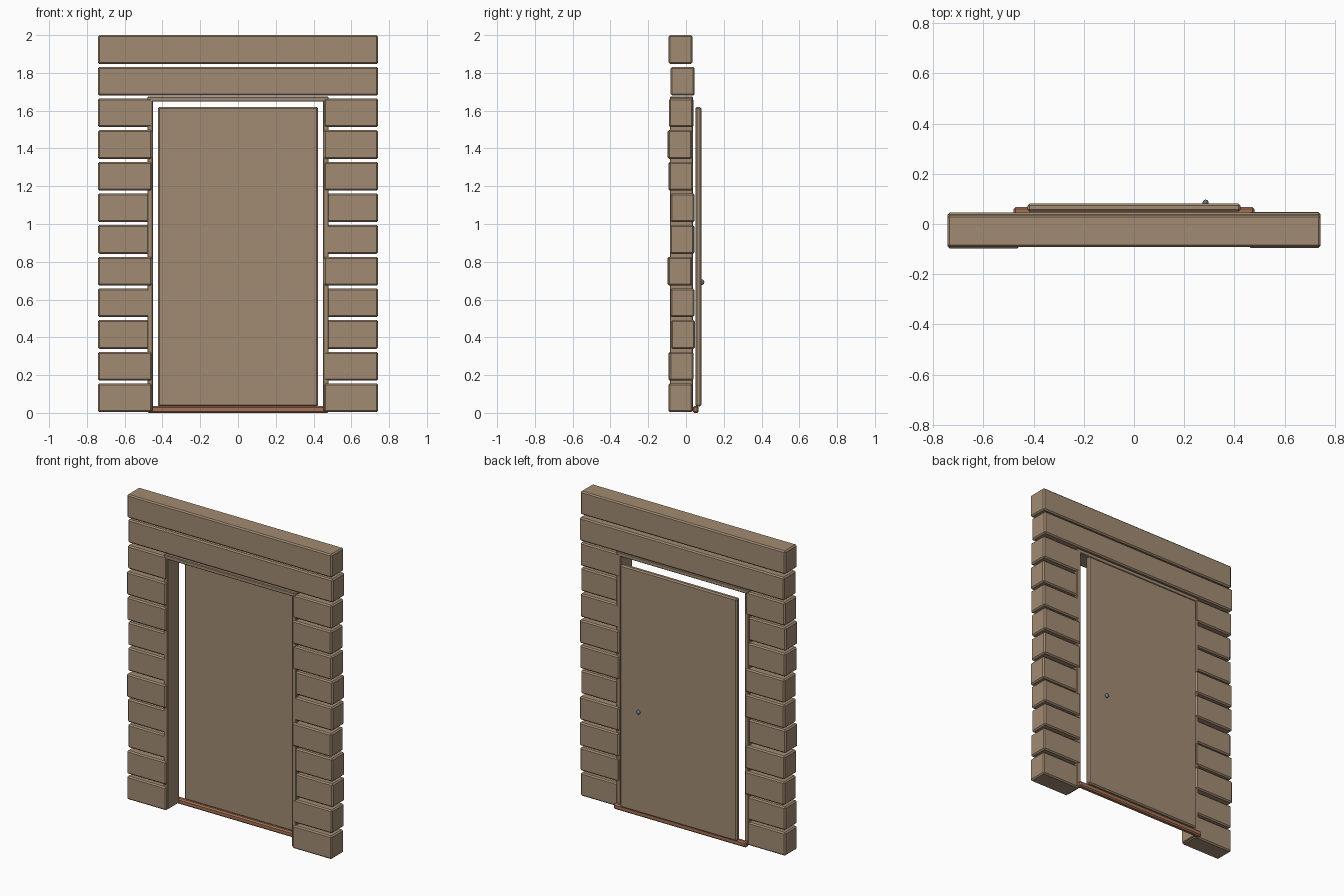
import bpy, bmesh
from mathutils import Vector

if "Cube" in bpy.data.objects:
    bpy.data.objects.remove(bpy.data.objects["Cube"])


def material(name, color):
    m = bpy.data.materials.new(name)
    m.diffuse_color = color
    m.use_nodes = True
    m.node_tree.nodes["Principled BSDF"].inputs["Base Color"].default_value = m.diffuse_color
    return m


STONE = material("tan_stone", (0.36, 0.26, 0.17, 1))
WOOD = material("red_wood", (0.38, 0.17, 0.09, 1))
METAL = material("dark_metal", (0.15, 0.17, 0.20, 1))


def box(name, x, y, z, mat, bevel=0.008):
    """Bevelled box from (min, max) ranges on each axis."""
    bm = bmesh.new()
    bmesh.ops.create_cube(bm, size=1)
    for v in bm.verts:
        v.co = Vector([r[0] if c < 0 else r[1] for c, r in zip(v.co, (x, y, z))])
    bmesh.ops.bevel(bm, geom=bm.edges[:], offset=bevel, segments=1,
                    affect='EDGES', profile=0.5)
    mesh = bpy.data.meshes.new(name)
    bm.to_mesh(mesh)
    bm.free()
    mesh.materials.append(mat)
    ob = bpy.data.objects.new(name, mesh)
    bpy.context.collection.objects.link(ob)
    return ob


# Masonry: ten rows of side blocks, then two full-width lintel courses
PITCH, HEIGHT, DEPTH = 0.1676, 0.152, 0.127
LEFT_FRONT = [-.093, -.093, -.082, -.085, -.097, -.083, -.083, -.093, -.097, -.088]
RIGHT_FRONT = [-.093, -.088, -.080, -.083, -.095, -.085, -.082, -.090, -.095, -.090]
for i in range(10):
    z = (0.004 + i * PITCH, 0.004 + i * PITCH + HEIGHT)
    a, b = LEFT_FRONT[i], RIGHT_FRONT[i]
    box(f"left_block_{i}", (-0.742, -0.456), (a, a + DEPTH), z, STONE)
    box(f"right_block_{i}", (0.456, 0.742), (b, b + DEPTH), z, STONE)
for i, y in ((10, -0.081), (11, -0.092)):
    z = (0.004 + i * PITCH, 0.004 + i * PITCH + HEIGHT)
    box(f"lintel_{i - 10}", (-0.742, 0.742), (y, y + DEPTH), z, STONE)

# Door frame
FRAME_Y = (-0.086, 0.036)
box("left_jamb", (-0.48, -0.45), FRAME_Y, (0.01, 1.675), STONE, 0.004)
box("right_jamb", (0.45, 0.48), FRAME_Y, (0.01, 1.675), STONE, 0.004)
box("frame_head", (-0.47, 0.47), FRAME_Y, (1.648, 1.675), STONE, 0.004)

# Sill and door leaf
box("sill", (-0.48, 0.48), (0.034, 0.067), (0.0, 0.036), WOOD, 0.008)
box("door", (-0.424, 0.424), (0.049, 0.081), (0.033, 1.62), STONE, 0.008)

# Door knob with short stem
bm = bmesh.new()
bmesh.ops.create_uvsphere(bm, u_segments=12, v_segments=8, radius=0.012)
knob_mesh = bpy.data.meshes.new("knob")
bm.to_mesh(knob_mesh)
bm.free()
knob_mesh.materials.append(METAL)
for p in knob_mesh.polygons:
    p.use_smooth = True
knob = bpy.data.objects.new("knob", knob_mesh)
knob.location = (0.285, 0.085, 0.692)
knob.scale.z = 1.2
bpy.context.collection.objects.link(knob)
